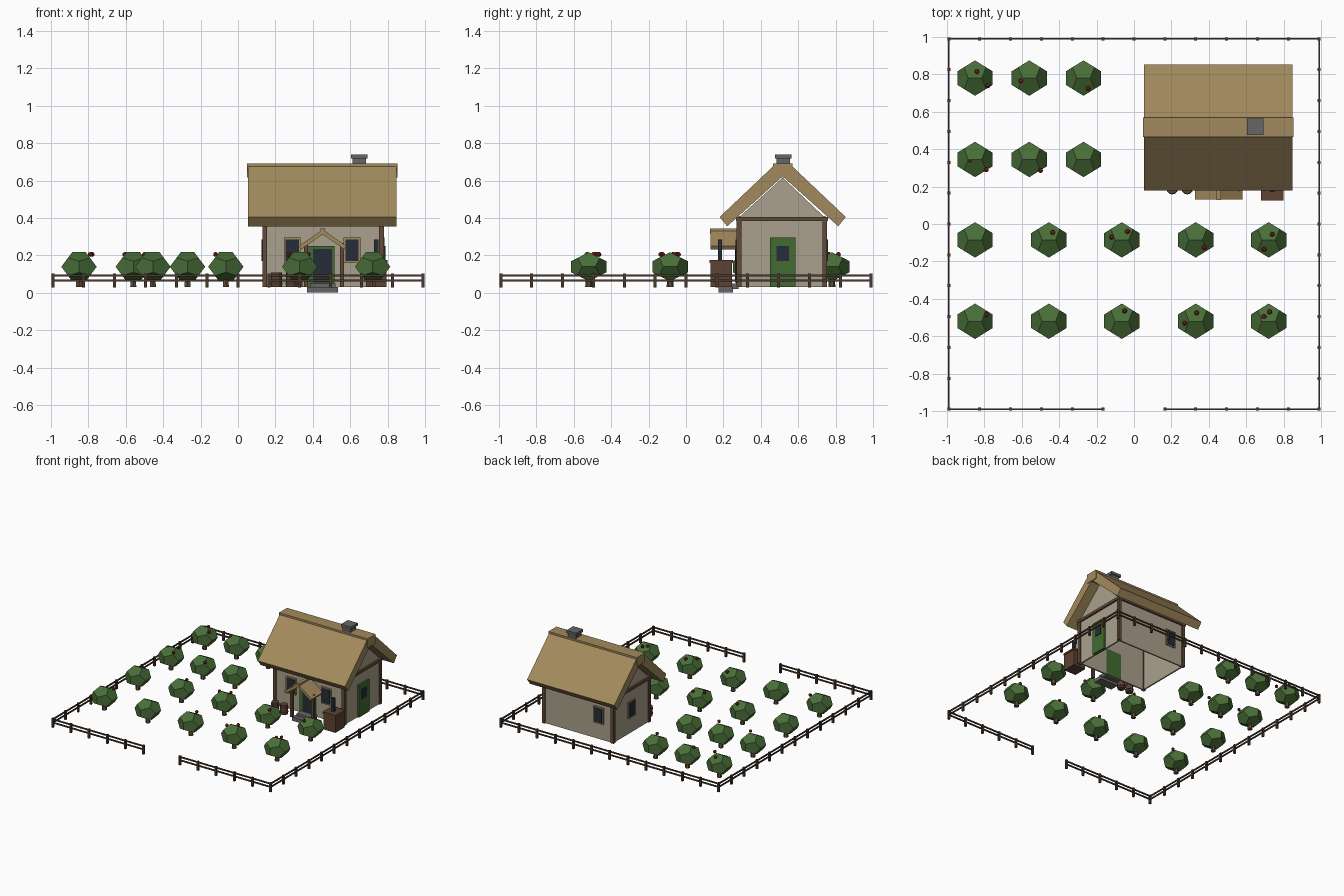
import bpy, bmesh, math
from mathutils import Vector

if "Cube" in bpy.data.objects:
    bpy.data.objects.remove(bpy.data.objects["Cube"])


def mat(name, rgb):
    m = bpy.data.materials.new(name)
    lin = [(c / 255 / 12.92) if c < 11 else ((c / 255 + .055) / 1.055) ** 2.4 for c in rgb]
    m.diffuse_color = (*lin, 1)
    m.use_nodes = True
    m.node_tree.nodes["Principled BSDF"].inputs["Base Color"].default_value = m.diffuse_color
    return m


THATCH = mat("thatch", (162, 138, 93))
PLASTER = mat("plaster", (170, 160, 140))
TIMBER = mat("timber", (96, 74, 56))
FENCE = mat("dark_wood", (74, 56, 44))
LEAF = mat("leaf_green", (72, 110, 56))
DOOR = mat("door_green", (66, 108, 50))
GLASS = mat("dark_glass", (38, 45, 56))
STONE = mat("stone_grey", (102, 102, 104))
RED = mat("fruit_red", (125, 32, 28))
CRATE = mat("crate_brown", (92, 66, 50))


def finish(name, bm, material):
    bmesh.ops.recalc_face_normals(bm, faces=bm.faces)
    me = bpy.data.meshes.new(name)
    bm.to_mesh(me)
    bm.free()
    me.materials.append(material)
    ob = bpy.data.objects.new(name, me)
    bpy.context.collection.objects.link(ob)
    return ob


def add_box(bm, x0, x1, y0, y1, z0, z1):
    vs = bmesh.ops.create_cube(bm, size=1)["verts"]
    for v in vs:
        v.co = (x0 + (v.co.x + .5) * (x1 - x0), y0 + (v.co.y + .5) * (y1 - y0),
                z0 + (v.co.z + .5) * (z1 - z0))


def boxes(name, material, *dims):
    bm = bmesh.new()
    for d in dims:
        add_box(bm, *d)
    return finish(name, bm, material)


def prism(name, material, profile, axis, a, b):
    """Extrude a closed profile along x (profile is y,z) or y (profile is x,z)."""
    bm = bmesh.new()
    pt = (lambda p, t: (t, p[0], p[1])) if axis == "x" else (lambda p, t: (p[0], t, p[1]))
    f = bm.faces.new([bm.verts.new(pt(p, a)) for p in profile])
    new = bmesh.ops.extrude_face_region(bm, geom=[f])["geom"]
    shift = Vector((b - a, 0, 0) if axis == "x" else (0, b - a, 0))
    bmesh.ops.translate(bm, vec=shift, verts=[g for g in new if isinstance(g, bmesh.types.BMVert)])
    return finish(name, bm, material)


G = .03                                  # ground level
X0, X1, Y0, Y1 = .14, .77, .28, .745     # wall outline
YC, XC = .517, .453                      # roof ridge and porch centre

# Plaster walls, open at the bottom
boxes("long_walls", PLASTER, (X0, X1, Y0, Y0 + .012, G, .41), (X0, X1, Y1 - .012, Y1, G, .41))
for name, x in (("left_gable_wall", X0), ("right_gable_wall", X1 - .012)):
    prism(name, PLASTER, [(Y0, G), (Y1, G), (Y1, .40), (YC, .615), (Y0, .40)], "x", x, x + .012)

# Timber frame: corner posts and top beams
posts = [(x - .013, x + .013, y - .013, y + .013, G, .4)
         for x in (X0 + .003, X1 - .003) for y in (Y0 + .003, Y1 - .003)]
boxes("corner_posts", TIMBER, *posts)
beams = [(X0 - .012, X1 + .012, y - .013, y + .013, .383, .405) for y in (Y0, Y1)]
beams += [(x - .014, x + .014, Y0 - .012, Y1 + .012, .383, .405) for x in (X0, X1)]
boxes("top_beams", TIMBER, *beams)

# Thatched roof and ridge cap
prism("main_roof", THATCH, [(.18, .405), (.465, .675), (.569, .675), (.854, .405), (.814, .355),
                            (YC, .622), (.22, .355)], "x", .053, .847)
boxes("ridge_cap", THATCH, (.047, .853, .465, .569, .615, .69))

# Chimney
boxes("chimney", STONE, (.612, .684, .484, .556, .64, .722), (.603, .693, .475, .565, .718, .74))


# Windows: a frame and a dark pane, pushed out from a wall
def window(name, axis, c, wall, out, w=.035, z0=.17, z1=.285):
    for part, m, grow, d in (("frame", THATCH, .01, .010), ("pane", GLASS, 0, .015)):
        a, b = sorted((wall - out * .005, wall + out * d))
        u = (c - w - grow, c + w + grow)
        dims = (*u, a, b) if axis == "y" else (a, b, *u)
        boxes(f"{name}_{part}", m, (*dims, z0 - grow, z1 + grow))


window("front_left_window", "y", .29, Y0, -1)
window("front_right_window", "y", .61, Y0, -1)
window("back_window", "y", .27, Y1, 1)
window("left_window", "x", .515, X0, -1)

# Doors with glass panes
boxes("front_door", DOOR, (.375, .515, Y0 - .014, Y0 + .014, G, .25))
boxes("front_door_glass", GLASS, (.402, .502, Y0 - .018, Y0, .055, .235))
boxes("side_door", DOOR, (X1 - .014, X1 + .014, .45, .585, G, .295))
boxes("side_door_glass", GLASS, (X1, X1 + .019, .485, .55, .17, .25))

# Porch: small gabled roof, ridge strip, posts
prism("porch_roof", THATCH, [(XC - .127, .25), (XC, .338), (XC + .127, .25), (XC + .115, .232),
                             (XC, .312), (XC - .115, .232)], "y", .13, Y0)
boxes("porch_ridge", THATCH, (XC - .013, XC + .013, .127, Y0, .318, .343))
boxes("porch_posts", TIMBER, *[(x - .011, x + .011, .17, .192, G, .265) for x in (.363, .556)])

# Stone steps
boxes("steps", STONE, (.37, .535, .175, .25, 0, .03), (.385, .52, .21, Y0, .02, .05))

# Crate with a dark upright beside the porch
boxes("crate", CRATE, (.685, .795, .13, .245, G, .165), (.68, .80, .125, .25, .16, .175))
boxes("crate_upright", GLASS, (.728, .752, .17, .193, .17, .285))

# Barrels with hoops
for i, x in enumerate((.205, .285)):
    for part, m, r, z0, z1 in (("barrel", CRATE, .029, G, .108), ("low_hoop", FENCE, .032, .045, .055),
                               ("high_hoop", FENCE, .032, .083, .093)):
        bm = bmesh.new()
        bmesh.ops.create_cone(bm, cap_ends=True, segments=12, radius1=r, radius2=r, depth=z1 - z0)
        bmesh.ops.translate(bm, vec=(x, .19, (z0 + z1) / 2), verts=bm.verts)
        finish(f"{part}_{i + 1}", bm, m)

# Fence: posts all round and two rails, with a gate gap at the front
E, ZR = .99, ((.06, .071), (.087, .098))
bm = bmesh.new()
spots = set()
for i in range(13):
    t = round(-E + i * E / 6, 3)
    spots |= {(t, E), (-E, t), (E, t)}
    if abs(t) > .1:
        spots.add((t, -E))
for x, y in sorted(spots):
    add_box(bm, x - .008, x + .008, y - .008, y + .008, G - .003, .102)
finish("fence_posts", bm, FENCE)
bm = bmesh.new()
for z0, z1 in ZR:
    for x0, x1, y in ((-E, E, E), (-E, -.16, -E), (.16, E, -E)):
        add_box(bm, x0, x1, y - .004, y + .004, z0, z1)
    for x in (-E, E):
        add_box(bm, x - .004, x + .004, -E, E, z0, z1)
finish("fence_rails", bm, FENCE)

# Trees: squashed dodecahedron crowns on short trunks
T = (1 + 5 ** .5) / 2
DODECA = [(x, y, z) for x in (-1, 1) for y in (-1, 1) for z in (-1, 1)]
for a in (-1, 1):
    for b in (-1, 1):
        DODECA += [(0, a * T, b / T), (a / T, 0, b * T), (a * T, b / T, 0)]
LEFT, WIDE = (-.85, -.56, -.27), (-.85, -.455, -.065, .33, .72)
trees = [(x, y) for xs, y in ((LEFT, .78), (LEFT, .345), (WIDE, -.085), (WIDE, -.52)) for x in xs]
for i, (x, y) in enumerate(trees):
    bm = bmesh.new()
    for p in DODECA:
        bm.verts.new((x + p[0] * .0585, y + p[1] * .0585, .139 + p[2] * .048))
    bmesh.ops.convex_hull(bm, input=bm.verts)
    bmesh.ops.dissolve_limit(bm, angle_limit=.05, verts=bm.verts, edges=bm.edges)
    finish(f"tree_crown_{i + 1}", bm, LEAF)
    bm = bmesh.new()
    bmesh.ops.create_cone(bm, cap_ends=True, segments=6, radius1=.019, radius2=.014, depth=.07)
    bmesh.ops.translate(bm, vec=(x, y, G + .035), verts=bm.verts)
    finish(f"tree_trunk_{i + 1}", bm, TIMBER)

# Fruit scattered on the crowns
FRUIT = [(-.84, .815), (-.78, .74), (-.605, .765), (-.245, .725), (-.875, .34), (-.79, .29),
         (-.50, .285), (-.435, -.045), (-.12, -.07), (-.035, -.04), (.375, -.125), (.74, -.055),
         (.695, -.135), (-.79, -.485), (-.05, -.465), (.335, -.475), (.27, -.53), (.725, -.47),
         (.695, -.495)]
bm = bmesh.new()
for x, y in FRUIT:
    ball = bmesh.ops.create_icosphere(bm, subdivisions=2, radius=.013)["verts"]
    bmesh.ops.translate(bm, vec=(x, y, .205), verts=ball)
finish("fruit", bm, RED)
